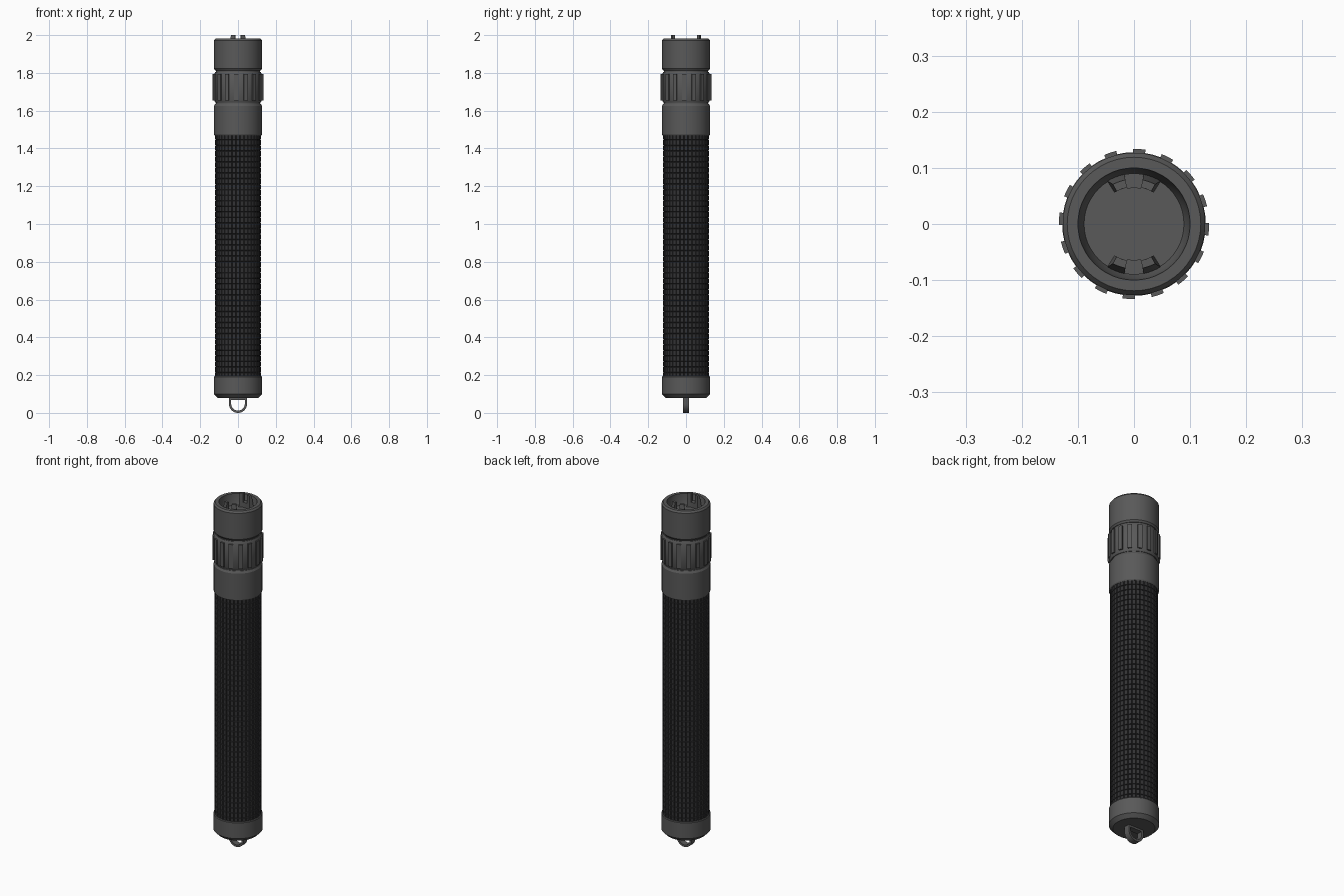
import bpy, bmesh
from math import sin, cos, pi, radians

cube = bpy.data.objects.get("Cube")
if cube:
    bpy.data.objects.remove(cube, do_unlink=True)


def material(name, rgb):
    m = bpy.data.materials.new(name)
    m.use_nodes = True
    m.diffuse_color = (*rgb, 1)
    m.node_tree.nodes["Principled BSDF"].inputs["Base Color"].default_value = (*rgb, 1)
    return m


METAL = material("dark_grey_metal", (0.1, 0.1, 0.1))
RUBBER = material("black_rubber", (0.033, 0.033, 0.035))


def finish(name, bm, mat, angle=30):
    bmesh.ops.recalc_face_normals(bm, faces=bm.faces)
    me = bpy.data.meshes.new(name)
    bm.to_mesh(me)
    bm.free()
    me.materials.append(mat)
    me.shade_smooth()
    me.set_sharp_from_angle(angle=radians(angle))
    ob = bpy.data.objects.new(name, me)
    bpy.context.collection.objects.link(ob)
    return ob


def polar(r, a, z):
    return (r * cos(a), r * sin(a), z)


def lathe(name, profile, mat, n=48):
    """Revolve (radius, height) points around z and cap both ends."""
    bm = bmesh.new()
    rings = [[bm.verts.new(polar(r, 2 * pi * i / n, z)) for i in range(n)]
             for r, z in profile]
    for lo, hi in zip(rings, rings[1:]):
        for i in range(n):
            j = (i + 1) % n
            bm.faces.new((lo[i], lo[j], hi[j], hi[i]))
    bm.faces.new(rings[0])
    bm.faces.new(rings[-1])
    return finish(name, bm, mat)


def wedge(bm, r0, r1, a0, a1, z0, z1, top_r1=None, top_a0=None, top_a1=None, steps=4):
    """Block between two radii and two angles; the top may be narrower."""
    rows = []
    for k in range(steps + 1):
        t = k / steps
        a = a0 + (a1 - a0) * t
        b0 = a0 if top_a0 is None else top_a0
        b1 = a1 if top_a1 is None else top_a1
        b = b0 + (b1 - b0) * t
        rows.append([bm.verts.new(p) for p in (
            polar(r0, a, z0), polar(r1, a, z0),
            polar(top_r1 or r1, b, z1), polar(r0, b, z1))])
    for p, q in zip(rows, rows[1:]):
        for i in range(4):
            j = (i + 1) % 4
            bm.faces.new((p[i], p[j], q[j], q[i]))
    bm.faces.new(rows[0])
    bm.faces.new(rows[-1])


# Turned metal sections
lathe("end_cap", [(0.1, 0.08), (0.108, 0.08), (0.128, 0.1), (0.128, 0.19),
                  (0.125, 0.194), (0.11, 0.194)], METAL)
lathe("collar", [(0.11, 1.468), (0.123, 1.468), (0.127, 1.474), (0.127, 1.625),
                 (0.12, 1.637), (0.11, 1.637)], METAL)
lathe("neck", [(0.117, 1.62), (0.117, 1.83)], METAL)
lathe("adjuster_ring", [(0.115, 1.642), (0.12, 1.642), (0.127, 1.655), (0.127, 1.792),
                        (0.12, 1.806), (0.115, 1.806)], METAL)
lathe("head", [(0.11, 1.812), (0.12, 1.812), (0.127, 1.822), (0.127, 1.972),
               (0.119, 1.982), (0.1, 1.982), (0.096, 1.94), (0.089, 1.92)], METAL)

# Raised ribs around the adjuster ring
bm = bmesh.new()
RIBS = 16
for i in range(RIBS):
    a = 2 * pi * i / RIBS - radians(4)
    wedge(bm, 0.12, 0.134, a - 0.085, a + 0.085, 1.655, 1.793, steps=2)
finish("adjuster_ribs", bm, METAL)

# Rubber grip: tube whose cells are raised into small studs
COLS, ROWS, Z0, Z1 = 36, 44, 0.185, 1.475
bm = bmesh.new()
grid = [[bm.verts.new(polar(0.116, 2 * pi * (c + 0.5) / COLS, Z0 + (Z1 - Z0) * r / ROWS))
         for c in range(COLS)] for r in range(ROWS + 1)]
cells = [bm.faces.new((grid[r][c], grid[r][(c + 1) % COLS],
                       grid[r + 1][(c + 1) % COLS], grid[r + 1][c]))
         for r in range(ROWS) for c in range(COLS)]
bmesh.ops.inset_individual(bm, faces=cells, thickness=0.002)
bmesh.ops.inset_individual(bm, faces=cells, thickness=0.003, depth=0.006)
finish("grip", bm, RUBBER)

# Locking prongs and the low bridges between them, inside the head
bm = bmesh.new()
for mid in (pi / 2, -pi / 2):
    wedge(bm, 0.064, 0.09, mid - radians(11), mid + radians(11), 1.915, 1.95)
    for s in (-1, 1):
        wedge(bm, 0.066, 0.091, mid + s * radians(11), mid + s * radians(32), 1.915, 2.0,
              top_r1=0.08, top_a1=mid + s * radians(28))
finish("locking_prongs", bm, METAL)

# Lanyard loop: flat band bent into a U with a crossbar under the cap
def loop_outline(r, top):
    arc = [(r * cos(pi + pi * k / 16), 0.048 + r * sin(pi + pi * k / 16)) for k in range(17)]
    return [(-r, top)] + arc + [(r, top)]


bm = bmesh.new()
outer, inner = loop_outline(0.048, 0.083), loop_outline(0.036, 0.069)
sections = [[bm.verts.new((x, y, z)) for x, z in pts]
            for pts, y in ((outer, -0.017), (outer, 0.017), (inner, 0.017), (inner, -0.017))]
for p, q in zip(sections, sections[1:] + sections[:1]):
    for i in range(len(p)):
        j = (i + 1) % len(p)
        bm.faces.new((p[i], p[j], q[j], q[i]))
finish("lanyard_loop", bm, METAL)
